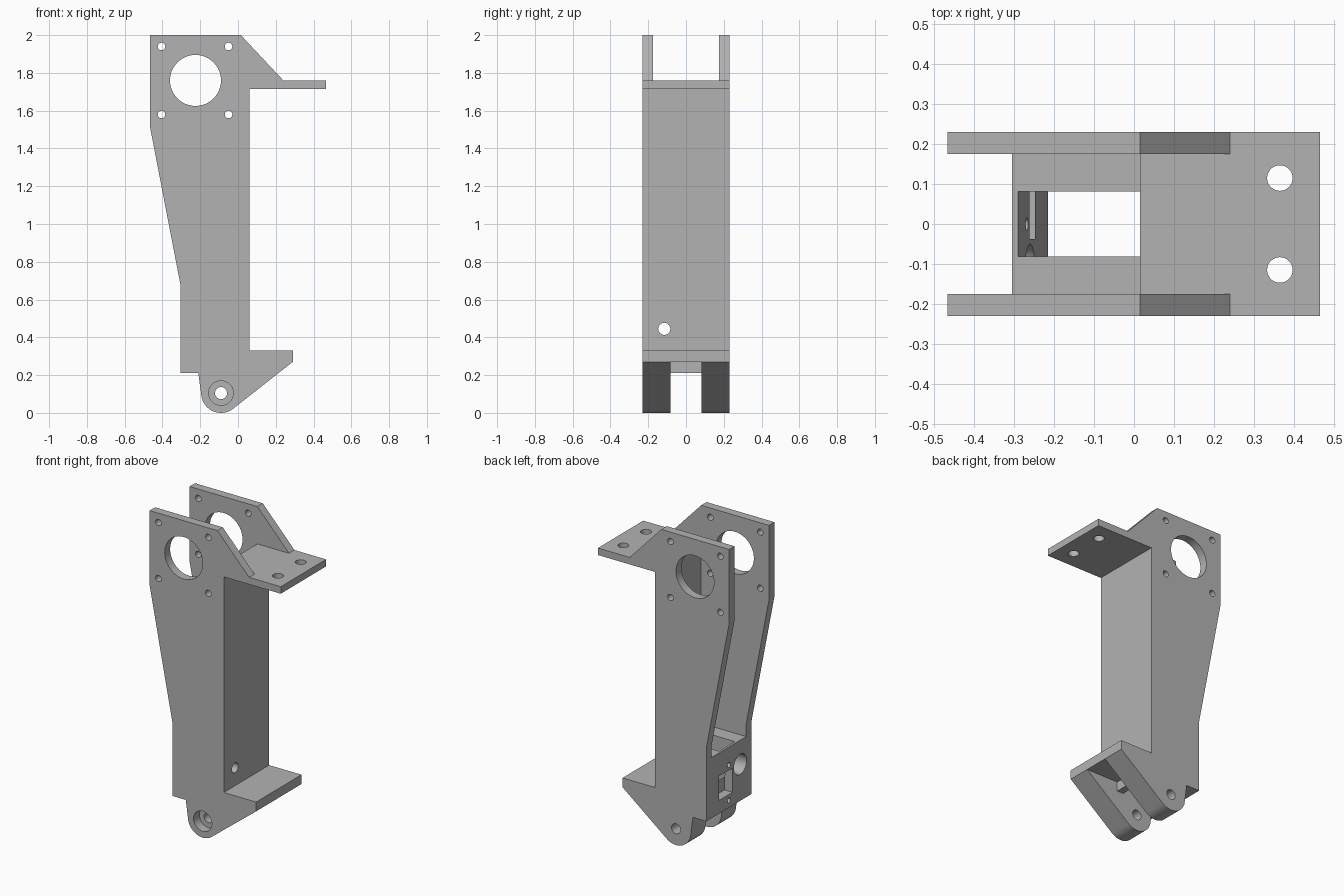
import bpy, bmesh
from math import cos, sin, radians

cube = bpy.data.objects.get("Cube")
if cube:
    bpy.data.objects.remove(cube, do_unlink=True)

# One plain grey for the whole bracket
grey = bpy.data.materials.new("plain_grey")
grey.use_nodes = True
colour = (0.45, 0.45, 0.45, 1)
grey.diffuse_color = colour
grey.node_tree.nodes["Principled BSDF"].inputs["Base Color"].default_value = colour


def arc(cx, cy, r, start=0, end=360, steps=48):
    count = steps if end - start == 360 else steps + 1
    angles = [radians(start + (end - start) * i / steps) for i in range(count)]
    return [(cx + r * cos(a), cy + r * sin(a)) for a in angles]


def prism(name, profile, axis, lo, hi):
    """Extrude a closed profile along an axis; the profile uses the other two in order."""
    place = {"x": lambda a, b, t: (t, a, b),
             "y": lambda a, b, t: (a, t, b),
             "z": lambda a, b, t: (a, b, t)}[axis]
    bm = bmesh.new()
    ends = [[bm.verts.new(place(a, b, t)) for a, b in profile] for t in (lo, hi)]
    for ring in ends:
        bm.faces.new(ring)
    n = len(profile)
    for i in range(n):
        j = (i + 1) % n
        bm.faces.new((ends[0][i], ends[0][j], ends[1][j], ends[1][i]))
    bmesh.ops.recalc_face_normals(bm, faces=bm.faces)
    mesh = bpy.data.meshes.new(name)
    bm.to_mesh(mesh)
    bm.free()
    mesh.materials.append(grey)
    obj = bpy.data.objects.new(name, mesh)
    bpy.context.collection.objects.link(obj)
    return obj


# Side outline: top plate, shelf, column, lower lip and rounded pivot lug
outline = [(-0.467, 2), (0.015, 2), (0.24, 1.76), (0.465, 1.76), (0.465, 1.715),
           (0.06, 1.715), (0.06, 0.33), (0.29, 0.33), (0.29, 0.27)]
outline += reversed(arc(-0.09, 0.105, 0.105, 189.5, 307.7, 20))
outline += [(-0.21, 0.21), (-0.305, 0.21), (-0.305, 0.68), (-0.467, 1.52)]
body = prism("motor_bracket", outline, "y", -0.23, 0.23)


def cut(profile, axis, lo, hi):
    tool = prism("cutter", profile, axis, lo, hi)
    tool.hide_render = True
    mod = body.modifiers.new("cut", "BOOLEAN")
    mod.operation = "DIFFERENCE"
    mod.solver = "EXACT"
    mod.object = tool
    bpy.context.view_layer.objects.active = body
    bpy.ops.object.modifier_apply(modifier=mod.name)
    bpy.data.objects.remove(tool, do_unlink=True)


# Space between the side plates, above the lower block and shelf
cut([(-1, 0.6), (0.015, 0.6), (0.015, 1.76), (1, 1.76), (1, 3), (-1, 3)],
    "y", -0.175, 0.175)

# Pocket through the lower block, with a sloped back wall, and the gap between lugs
cut([(-0.29, 0.6), (-0.29, 0.7), (0.015, 0.7), (0.015, 0.21), (0.06, 0.21),
     (0.06, 0.27), (1, 0.27), (1, -1), (-0.215, -1), (-0.215, 0.21)],
    "y", -0.081, 0.081)

# Large motor opening and its four screw holes
cut(arc(-0.225, 1.76, 0.135), "y", -1, 1)
for x in (-0.405, -0.05):
    for z in (1.58, 1.94):
        cut(arc(x, z, 0.02, steps=24), "y", -1, 1)

# Pivot bore with a front counterbore
cut(arc(-0.09, 0.105, 0.032, steps=32), "y", -1, 1)
cut(arc(-0.09, 0.105, 0.065, steps=32), "y", -1, -0.17)

# Shelf mounting holes
for y in (-0.115, 0.115):
    cut(arc(0.365, y, 0.032, steps=32), "z", 1.6, 1.8)

# Cable passage: narrow at the front wall, wide from the back
cut(arc(-0.115, 0.445, 0.032, steps=32), "x", -1, 1)
cut(arc(-0.115, 0.445, 0.065, steps=32), "x", -1, 0.01)

# Socket recess and its two screw holes in the back wall
cut([(-0.037, 0.295), (0.1, 0.295), (0.1, 0.45), (-0.037, 0.45)], "x", -1, -0.2475)
for z in (0.258, 0.485):
    cut(arc(0, z, 0.016, steps=20), "x", -1, -0.2475)

bpy.ops.object.select_all(action="DESELECT")
body.select_set(True)
bpy.context.view_layer.objects.active = body
bpy.ops.object.shade_smooth_by_angle(angle=radians(30))
